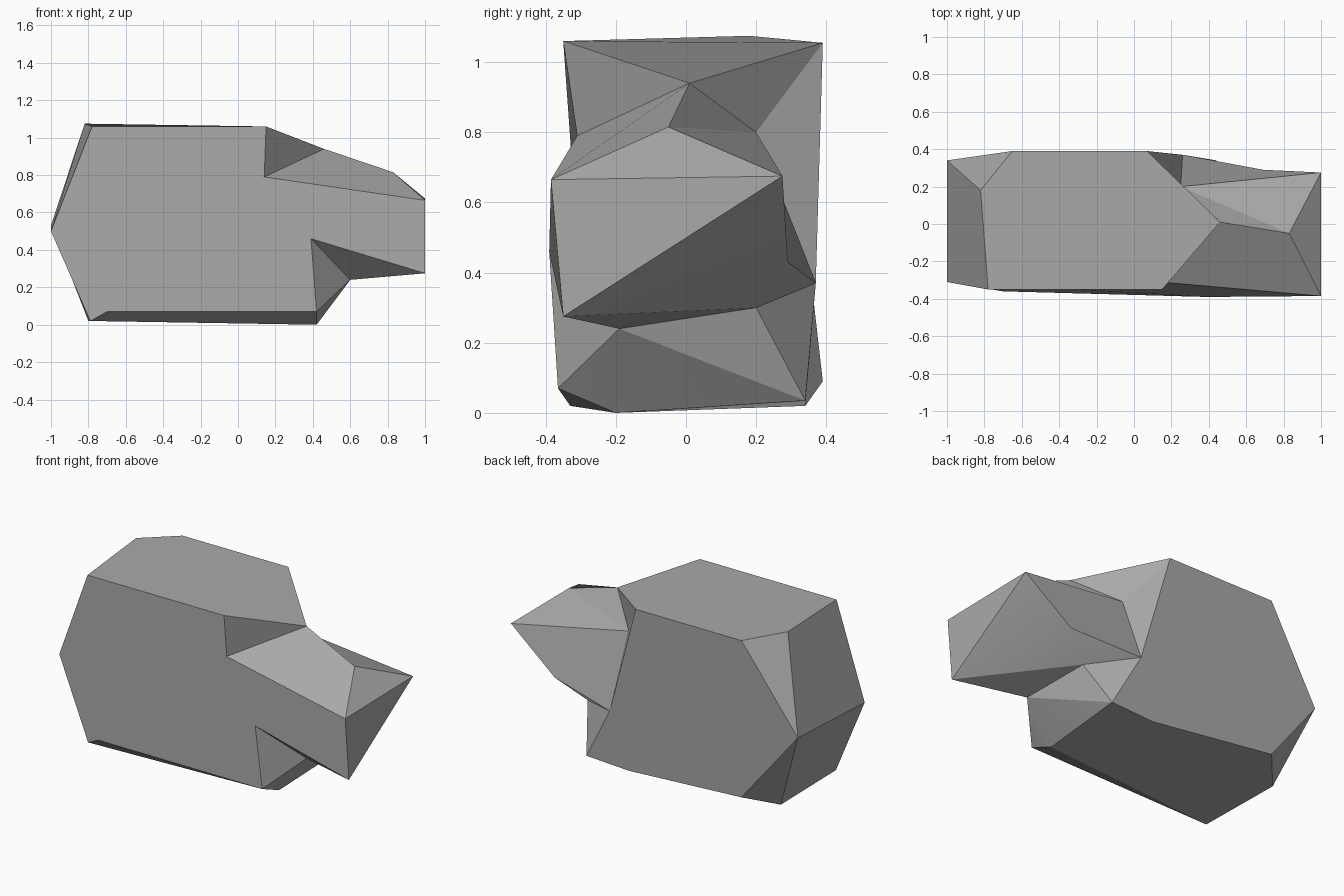
import bpy
import bmesh
import math

cube = bpy.data.objects.get("Cube")
if cube:
    bpy.data.objects.remove(cube)

# One plain stone colour
stone = bpy.data.materials.new("stone_grey")
stone.use_nodes = True
grey = (0.4, 0.4, 0.4, 1)
stone.diffuse_color = grey
shader = stone.node_tree.nodes["Principled BSDF"]
shader.inputs["Base Color"].default_value = grey
shader.inputs["Roughness"].default_value = 0.8

bm = bmesh.new()
corner = {}


def place(**points):
    """Add named corners."""
    for name, position in points.items():
        corner[name] = bm.verts.new(position)


def facets(*outlines):
    """Add one flat facet for every outline of corner names."""
    for outline in outlines:
        bm.faces.new([corner[name] for name in outline.split()])


# Main block: crown, tail end and foot
place(crown_tail=(-.78, -.35, 1.06), crown_front=(.15, -.35, 1.06),
      crown_tip=(.46, .01, .94), crown_back=(.07, .39, 1.055),
      crown_rear=(-.65, .39, 1.055), crown_peak=(-.82, .18, 1.075))
place(tail_front=(-1, -.31, .5), tail_back=(-1, .34, .53))
place(foot_tail=(-.79, -.33, .02), foot_rear=(-.8, .22, .02),
      foot_back=(-.65, .39, .09), foot_middle=(.15, .34, .02),
      foot_heel=(.44, .34, .035), foot_toe=(.42, -.2, 0),
      foot_front=(.42, -.365, .07), foot_edge=(-.7, -.36, .07))

# Jutting beak and the notches where it meets the block
place(beak_ridge=(.83, -.05, .815), beak_front=(1, -.385, .665),
      beak_back=(1, .275, .675), beak_low=(1, -.35, .275),
      beak_cheek=(.69, .29, .43))
place(brow_front=(.14, -.31, .79), brow_back=(.25, .2, .8),
      jaw_back=(.26, .37, .37), jaw_middle=(.53, .2, .3),
      jaw_tip=(.6, -.19, .24), jaw_front=(.39, -.39, .46))

# Crown and the two broad sides
facets("crown_tail crown_front crown_tip crown_back crown_rear crown_peak",
       "crown_tail tail_front foot_tail foot_edge foot_front jaw_front "
       "beak_low beak_front brow_front crown_front",
       "crown_rear crown_back jaw_back foot_heel foot_middle foot_back tail_back")

# Tail end
facets("crown_peak crown_rear tail_back",
       "crown_peak tail_back tail_front crown_tail",
       "tail_back foot_back foot_rear",
       "tail_back foot_rear foot_tail tail_front")

# Underside
facets("foot_rear foot_back foot_middle foot_heel foot_toe foot_tail",
       "foot_tail foot_toe foot_front foot_edge")

# Brow and top of the beak
facets("crown_front crown_tip brow_front",
       "crown_tip crown_back brow_back",
       "crown_back jaw_back brow_back",
       "crown_tip beak_ridge beak_front brow_front",
       "crown_tip brow_back beak_ridge",
       "brow_back beak_back beak_ridge",
       "beak_ridge beak_back beak_front")

# End, back and underside of the beak
facets("beak_front beak_back beak_low",
       "brow_back jaw_back beak_cheek beak_back",
       "beak_back beak_cheek beak_low",
       "beak_cheek jaw_back jaw_middle beak_low",
       "beak_low jaw_middle jaw_tip",
       "beak_low jaw_tip jaw_front")

# Throat between the beak and the foot
facets("jaw_front jaw_tip foot_front",
       "jaw_tip foot_toe foot_front",
       "jaw_tip foot_heel foot_toe",
       "jaw_tip jaw_middle foot_heel",
       "jaw_middle jaw_back foot_heel")

bmesh.ops.recalc_face_normals(bm, faces=bm.faces)
mesh = bpy.data.meshes.new("rock")
bm.to_mesh(mesh)
bm.free()
mesh.materials.append(stone)
rock = bpy.data.objects.new("rock", mesh)
bpy.context.collection.objects.link(rock)

# Soften only the shallow creases
bpy.ops.object.select_all(action='DESELECT')
rock.select_set(True)
bpy.context.view_layer.objects.active = rock
bpy.ops.object.shade_smooth_by_angle(angle=math.radians(15))
